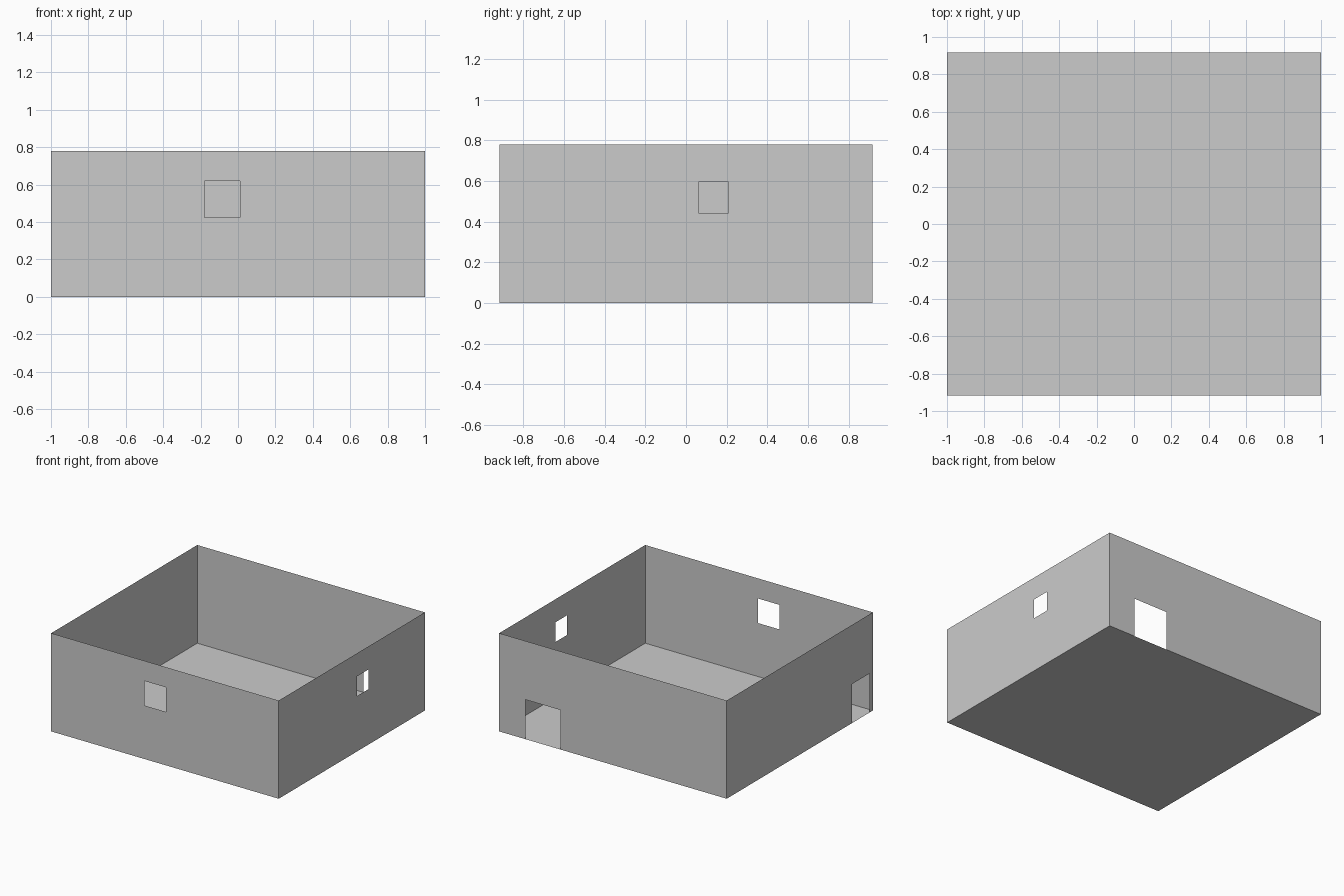
import bpy, bmesh
from mathutils import Vector

if "Cube" in bpy.data.objects:
    bpy.data.objects.remove(bpy.data.objects["Cube"])

W, D, H = 1.0, 0.917, 0.78  # half width, half depth, wall height

grey = bpy.data.materials.new("plain_grey")
grey.diffuse_color = (0.6, 0.6, 0.6, 1)
grey.use_nodes = True
grey.node_tree.nodes["Principled BSDF"].inputs["Base Color"].default_value = grey.diffuse_color


def panel(name, origin, u, v, size, hole=None):
    """Thin sheet spanned by u and v, with an optional rectangular opening."""
    us, vs = [0, size[0]], [0, size[1]]
    if hole:
        us = sorted(set(us + [hole[0], hole[1]]))
        vs = sorted(set(vs + [hole[2], hole[3]]))
    origin, u, v = Vector(origin), Vector(u), Vector(v)
    bm = bmesh.new()
    grid = [[bm.verts.new(origin + u * a + v * b) for b in vs] for a in us]
    for i in range(len(us) - 1):
        for j in range(len(vs) - 1):
            if hole and us[i] == hole[0] and vs[j] == hole[2]:
                continue
            bm.faces.new((grid[i][j], grid[i + 1][j],
                          grid[i + 1][j + 1], grid[i][j + 1]))
    mesh = bpy.data.meshes.new(name)
    bm.to_mesh(mesh)
    bm.free()
    mesh.materials.append(grey)
    obj = bpy.data.objects.new(name, mesh)
    bpy.context.collection.objects.link(obj)


UP = (0, 0, 1)
# Floor
panel("floor", (-W, -D, 0), (1, 0, 0), (0, 1, 0), (2 * W, 2 * D))
# Walls with windows (front, right) and doorways (back, left)
panel("front_wall", (-W, -D, 0), (1, 0, 0), UP, (2 * W, H),
      (W - 0.18, W + 0.01, 0.425, 0.62))
panel("right_wall", (W, -D, 0), (0, 1, 0), UP, (2 * D, H),
      (D + 0.065, D + 0.207, 0.44, 0.597))
panel("back_wall", (W, D, 0), (-1, 0, 0), UP, (2 * W, H),
      (W - 0.767, W - 0.46, 0, 0.314))
panel("left_wall", (-W, D, 0), (0, -1, 0), UP, (2 * D, H),
      (D + 0.655, D + 0.875, 0, 0.31))
